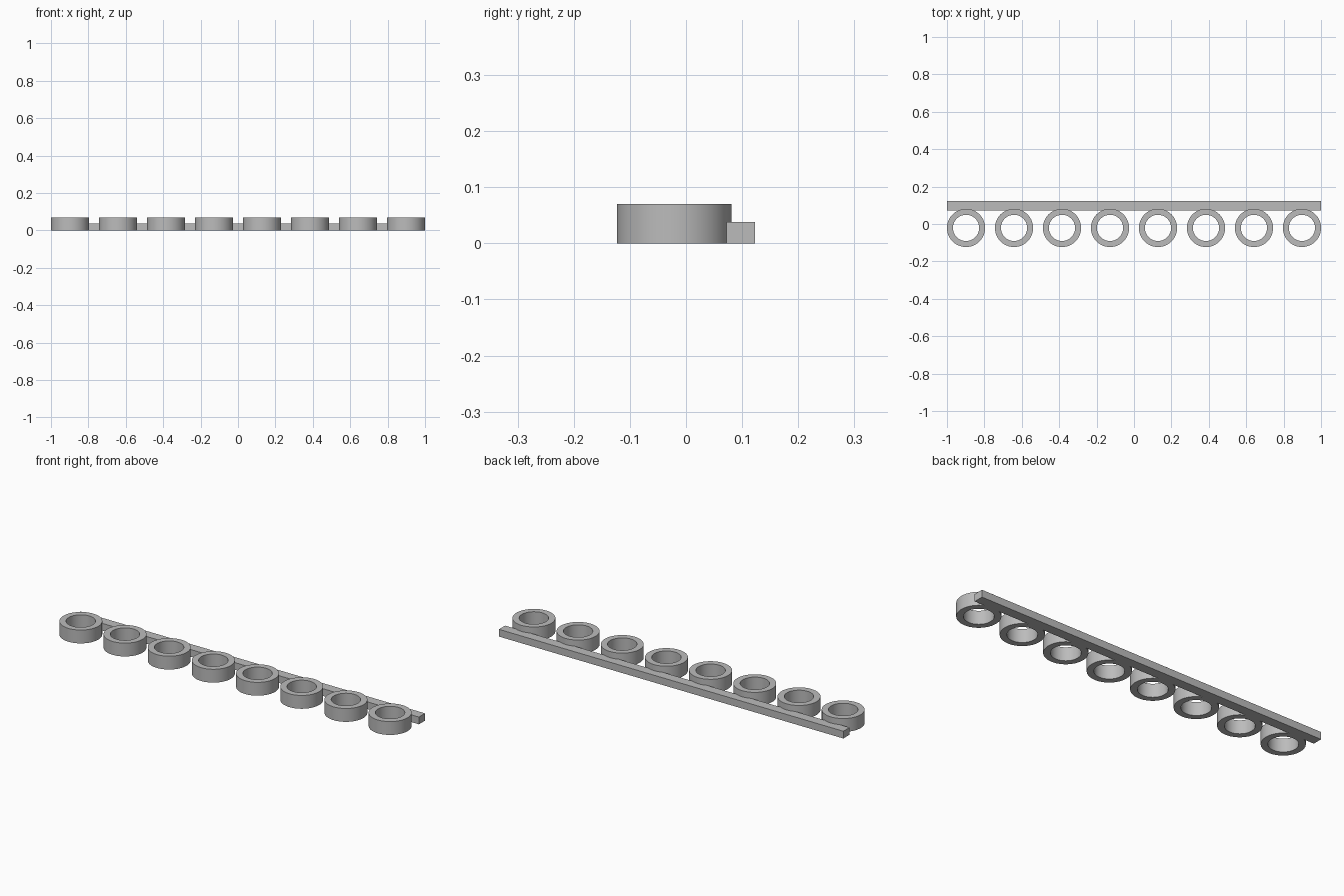
import bpy
import bmesh
import math

if "Cube" in bpy.data.objects:
    bpy.data.objects.remove(bpy.data.objects["Cube"], do_unlink=True)

GREY = (0.5, 0.5, 0.5, 1.0)
RING_COUNT = 8
OUTER, INNER, RING_HEIGHT = 0.102, 0.07, 0.07
RING_Y = -0.021
BAR_FRONT, BAR_BACK, BAR_HEIGHT = 0.072, 0.123, 0.038
SEGMENTS = 96

grey = bpy.data.materials.new("plain grey")
grey.use_nodes = True
grey.diffuse_color = GREY
grey.node_tree.nodes["Principled BSDF"].inputs["Base Color"].default_value = GREY


def add_object(name, mesh, location):
    obj = bpy.data.objects.new(name, mesh)
    obj.location = location
    bpy.context.collection.objects.link(obj)
    return obj


def ring_mesh():
    """Square-edged tube, spun from its rectangular section."""
    bm = bmesh.new()
    section = [(INNER, 0), (OUTER, 0), (OUTER, RING_HEIGHT), (INNER, RING_HEIGHT)]
    verts = [bm.verts.new((r, 0, z)) for r, z in section]
    edges = [bm.edges.new((verts[i], verts[(i + 1) % len(verts)])) for i in range(len(verts))]
    bmesh.ops.spin(bm, geom=verts + edges, cent=(0, 0, 0), axis=(0, 0, 1),
                   angle=math.tau, steps=SEGMENTS, use_merge=True)
    bmesh.ops.remove_doubles(bm, verts=bm.verts, dist=0.0001)
    bmesh.ops.recalc_face_normals(bm, faces=bm.faces)
    # Round walls are smooth, flat ends stay sharp
    for face in bm.faces:
        face.smooth = abs(face.normal.z) < 0.5
    for edge in bm.edges:
        edge.smooth = edge.calc_face_angle(0) < math.radians(30)
    mesh = bpy.data.meshes.new("ring")
    bm.to_mesh(mesh)
    bm.free()
    mesh.materials.append(grey)
    return mesh


# Row of rings
mesh = ring_mesh()
reach = 1 - OUTER
for i in range(RING_COUNT):
    x = -reach + 2 * reach * i / (RING_COUNT - 1)
    add_object(f"ring_{i + 1}", mesh, (x, RING_Y, 0))

# Bar joining the rings along the back
bm = bmesh.new()
bmesh.ops.create_cube(bm, size=1)
bmesh.ops.scale(bm, vec=(2, BAR_BACK - BAR_FRONT, BAR_HEIGHT), verts=bm.verts)
bar_mesh = bpy.data.meshes.new("back_bar")
bm.to_mesh(bar_mesh)
bm.free()
bar_mesh.materials.append(grey)
add_object("back_bar", bar_mesh, (0, (BAR_FRONT + BAR_BACK) / 2, BAR_HEIGHT / 2))
